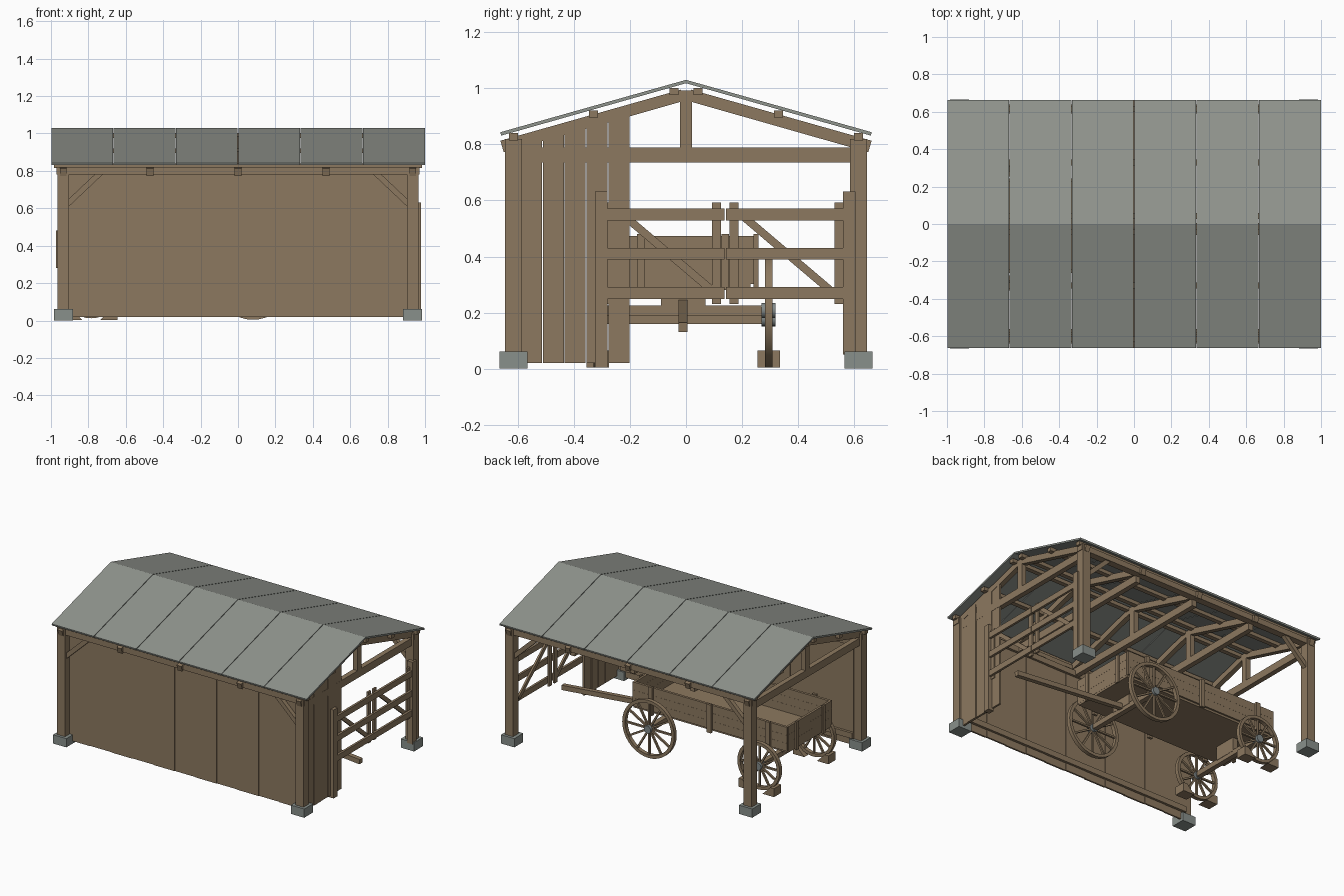
import bpy, bmesh, math
from mathutils import Matrix, Vector

cube = bpy.data.objects.get("Cube")
if cube:
    bpy.data.objects.remove(cube, do_unlink=True)


def material(name, rgb):
    m = bpy.data.materials.new(name)
    m.use_nodes = True
    m.diffuse_color = (*rgb, 1)
    bsdf = m.node_tree.nodes["Principled BSDF"]
    bsdf.inputs["Base Color"].default_value = (*rgb, 1)
    bsdf.inputs["Roughness"].default_value = 0.8
    return m


WOOD = material("weathered wood", (0.265, 0.19, 0.115))
ROOF = material("grey roof sheet", (0.28, 0.297, 0.268))
STONE = material("grey stone", (0.25, 0.28, 0.26))
IRON = material("hub iron", (0.22, 0.25, 0.25))


class Part:
    """Collects simple solids into one mesh object."""

    def __init__(self):
        self.bm = bmesh.new()

    def box(self, x, y, z):
        size = [b - a for a, b in (x, y, z)]
        mid = [(a + b) / 2 for a, b in (x, y, z)]
        bmesh.ops.create_cube(self.bm, size=1, matrix=Matrix.Translation(mid) @ Matrix.Diagonal((*size, 1)))

    def beam(self, p, q, side, width, depth):
        p, q, side = Vector(p), Vector(q), Vector(side)
        along = (q - p).normalized()
        rot = Matrix((along, side, along.cross(side))).transposed().to_4x4()
        scale = Matrix.Diagonal(((q - p).length, width, depth, 1))
        bmesh.ops.create_cube(self.bm, size=1, matrix=Matrix.Translation((p + q) / 2) @ rot @ scale)

    def prism(self, pts, axis, lo, hi):
        def place(a, b, t):
            return (t, a, b) if axis == "x" else (a, t, b)
        ends = [[self.bm.verts.new(place(a, b, t)) for a, b in pts] for t in (lo, hi)]
        self.bm.faces.new(ends[0])
        self.bm.faces.new(ends[1][::-1])
        n = len(pts)
        for i in range(n):
            j = (i + 1) % n
            self.bm.faces.new((ends[0][i], ends[0][j], ends[1][j], ends[1][i]))

    def cylinder(self, center, radius, length, sides=16):
        m = Matrix.Translation(center) @ Matrix.Rotation(math.pi / 2, 4, "X")
        bmesh.ops.create_cone(self.bm, cap_ends=True, segments=sides, radius1=radius,
                              radius2=radius, depth=length, matrix=m)

    def ring(self, center, outer, inner, width, sides=36):
        cx, cy, cz = center
        section = [(outer, -width / 2), (outer, width / 2), (inner, width / 2), (inner, -width / 2)]
        loops = []
        for i in range(sides):
            a = 2 * math.pi * i / sides
            loops.append([self.bm.verts.new((cx + r * math.cos(a), cy + t, cz + r * math.sin(a)))
                          for r, t in section])
        for i in range(sides):
            a, b = loops[i], loops[(i + 1) % sides]
            for k in range(4):
                self.bm.faces.new((a[k], a[k - 1], b[k - 1], b[k]))

    def finish(self, name, mat, smooth=False):
        bmesh.ops.recalc_face_normals(self.bm, faces=self.bm.faces)
        mesh = bpy.data.meshes.new(name)
        self.bm.to_mesh(mesh)
        self.bm.free()
        mesh.materials.append(mat)
        ob = bpy.data.objects.new(name, mesh)
        bpy.context.scene.collection.objects.link(ob)
        if smooth:
            bpy.ops.object.select_all(action="DESELECT")
            ob.select_set(True)
            bpy.context.view_layer.objects.active = ob
            bpy.ops.object.shade_smooth_by_angle(angle=math.radians(35))


SIDES = (-1, 1)
SLOPE = 0.282


def span(mid, half):
    return (mid - half, mid + half)


# Corner posts, stone footings and knee braces
posts, footings, braces = Part(), Part(), Part()
for sx in SIDES:
    for sy in SIDES:
        posts.box(span(sx * 0.935, 0.031), span(sy * 0.615, 0.031), (0.05, 0.82))
        footings.box(span(sx * 0.933, 0.052), span(sy * 0.615, 0.05), (0, 0.062))
        braces.beam((sx * 0.915, sy * 0.615, 0.62), (sx * 0.735, sy * 0.615, 0.79), (0, 1, 0), 0.03, 0.03)
posts.finish("corner_posts", WOOD)
footings.finish("stone_footings", STONE)
braces.finish("knee_braces", WOOD)

# Roof trusses
trusses = Part()
for x in (-0.935, -0.47, 0, 0.47, 0.935):
    lo, hi = span(x, 0.018)
    trusses.box((lo, hi), (-0.58, 0.6), (0.735, 0.788))
    trusses.box((lo, hi), (-0.021, 0.021), (0.785, 0.992))
    for s in SIDES:
        trusses.prism([(s * 0.018, 0.995), (s * 0.662, 0.813), (s * 0.65, 0.772), (s * 0.018, 0.952)], "x", lo, hi)
trusses.finish("roof_trusses", WOOD)

# Wall plates and purlins
purlins = Part()
for s in SIDES:
    purlins.box((-0.97, 0.97), span(s * 0.615, 0.025), (0.78, 0.82))
    for y in (0.043, 0.33, 0.615):
        top = 1.014 - SLOPE * y
        purlins.box((-0.985, 0.985), span(s * y, 0.016), (top - 0.026, top))
purlins.finish("plates_and_purlins", WOOD)

# Roof sheets with narrow joints
roof = Part()
for s in SIDES:
    for i in range(6):
        x0 = -1 + i / 3
        edge = 1.03 - SLOPE * 0.662
        roof.prism([(0, 1.03), (s * 0.662, edge), (s * 0.659, edge - 0.012), (0, 1.018)],
                   "x", max(x0 + 0.002, -1), x0 + 1 / 3 - (0.002 if i < 5 else 0))
roof.finish("roof_sheets", ROOF)

# Front plank wall with inner rails
wall = Part()
for i in range(11):
    x = 0.165 * (i - 5)
    back = -0.582 + 0.004 * (i % 2)
    wall.box(span(x, 0.0825), (back - 0.012, back), (0.018, 0.785))
wall.finish("front_wall_boards", WOOD)
rails = Part()
for z in (0.09, 0.75):
    rails.box((-0.91, 0.91), (-0.58, -0.562), span(z, 0.02))
rails.finish("front_wall_rails", WOOD)

# Partial end wall on the gate side
end_wall = Part()
for i in range(5):
    y0 = -0.588 + 0.0777 * i
    y1 = y0 + 0.075
    end_wall.prism([(y0, 0.02), (y1, 0.02), (y1, 0.975 + SLOPE * y1), (y0, 0.975 + SLOPE * y0)],
                   "x", 0.938, 0.952 + 0.003 * (i % 2))
end_wall.finish("end_wall_boards", WOOD)

# Gate posts and two gate leaves
gate_posts = Part()
gate_posts.box((0.935, 0.978), (-0.325, -0.28), (0.005, 0.632))
gate_posts.box((0.935, 0.978), (0.56, 0.605), (0.05, 0.632))
gate_posts.finish("gate_posts", WOOD)
for name, y0, y1, uprights in (("front_gate", -0.28, 0.138, (-0.265, 0.109)),
                               ("back_gate", 0.142, 0.56, (0.171, 0.545))):
    gate = Part()
    for z in (0.27, 0.41, 0.55):
        gate.box((0.957, 0.973), (y0, y1), span(z, 0.021))
    for y in uprights:
        gate.box((0.943, 0.957), span(y, 0.016), (0.23, 0.592))
    gate.beam((0.95, y0 + 0.06, 0.545), (0.95, y1 - 0.04, 0.275), (1, 0, 0), 0.013, 0.028)
    gate.finish(name, WOOD)

# Cart wheels
CY = -0.01
AXLES = (("large", 0.08, 0.208, 0.204), ("small", -0.785, 0.178, 0.166))
for size, x, z, r in AXLES:
    for side, s in (("left", 1), ("right", -1)):
        y = CY + s * 0.305
        rim = Part()
        rim.ring((x, y, z), r, r - 0.022, 0.028)
        rim.finish(f"{size}_wheel_rim_{side}", WOOD, True)
        spokes = Part()
        for k in range(12):
            a = math.tau * k / 12
            d = Vector((math.cos(a), 0, math.sin(a)))
            c = Vector((x, y, z))
            spokes.beam(c + d * 0.02, c + d * (r - 0.015), (0, 1, 0), 0.014, 0.012)
        spokes.finish(f"{size}_wheel_spokes_{side}", WOOD)
        hub = Part()
        hub.cylinder((x, y, z), 0.027, 0.05)
        hub.finish(f"{size}_wheel_hub_{side}", IRON, True)

# Cart undercarriage: axles, short bolsters and drawbar
under = Part()
for size, x, z, r in AXLES:
    under.box(span(x, 0.018), span(CY, 0.29), span(z, 0.018))
    under.box(span(x, 0.02), span(CY, 0.08), (z + 0.01, 0.295))
under.beam((0.05, CY, 0.232), (0.972, CY, 0.148), (0, 1, 0), 0.032, 0.034)
under.finish("cart_undercarriage", WOOD)

# Cart box: floor, planked sides, ends and stakes
bed = Part()
bed.box((-0.96, 0.25), span(CY, 0.24), (0.287, 0.303))
bed.finish("cart_floor", WOOD)
box = Part()
for k in range(3):
    z = (0.302 + 0.057 * k, 0.3585 + 0.057 * k)
    for s in SIDES:
        box.box((-0.96, 0.25), span(CY + s * 0.243, 0.009), z)
    for x in (-0.955, 0.243):
        box.box(span(x, 0.008), span(CY, 0.236), z)
box.finish("cart_box_planks", WOOD)
stakes = Part()
for s in SIDES:
    for x in (-0.82, -0.36, 0.1):
        stakes.box(span(x, 0.016), span(CY + s * 0.26, 0.009), (0.28, 0.48))
    for x in (-0.968, 0.256):
        stakes.box(span(x, 0.006), span(CY + s * 0.15, 0.014), (0.28, 0.48))
stakes.finish("cart_box_stakes", WOOD)

# Wedge chocks at the small wheels
chocks = Part()
for sy in SIDES:
    for sx in SIDES:
        pts = [(-0.785 + sx * a, b) for a, b in ((0.05, 0.004), (0.14, 0.004), (0.14, 0.064), (0.11, 0.064))]
        chocks.prism(pts, "y", *span(CY + sy * 0.305, 0.04))
chocks.finish("wheel_chocks", WOOD)
